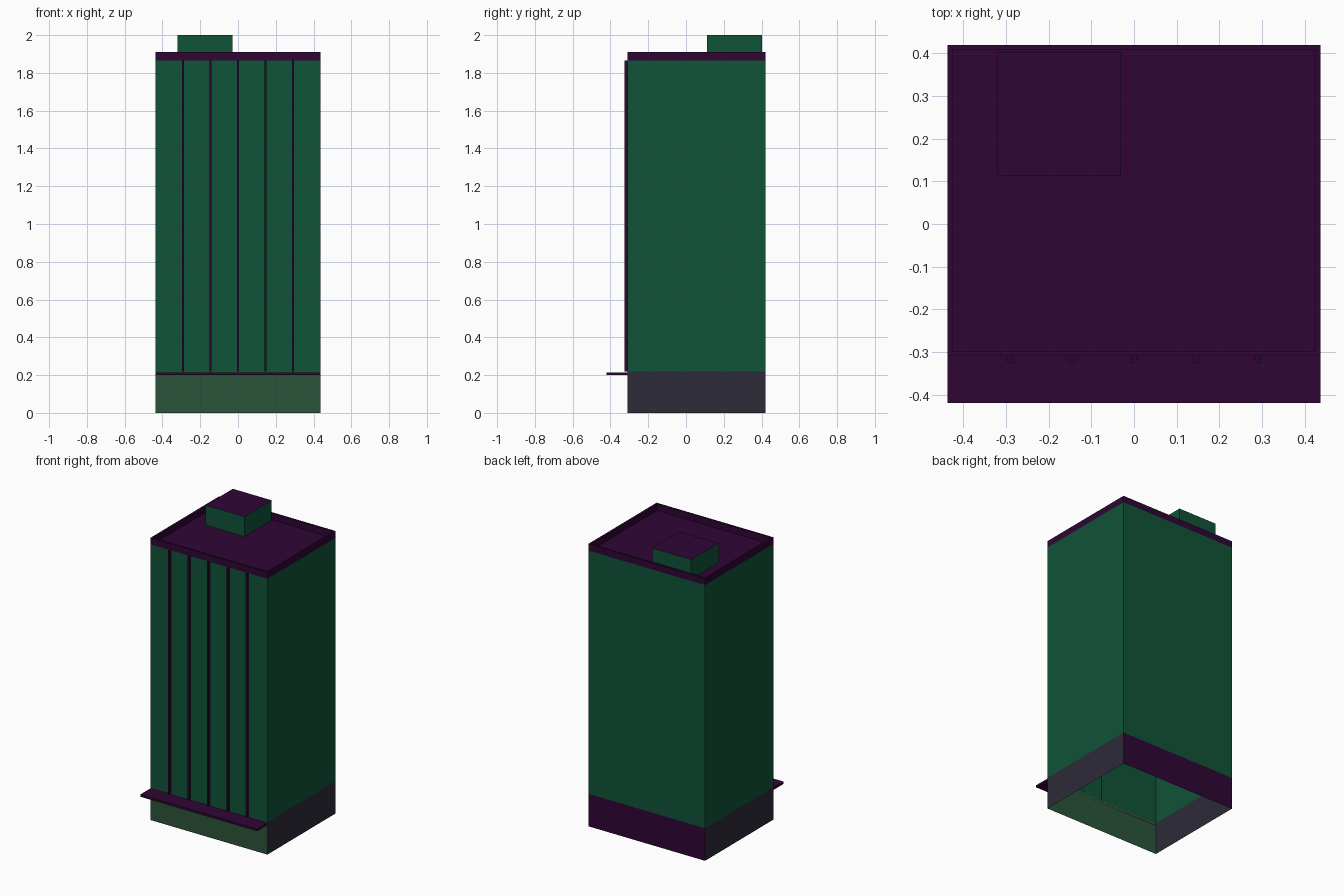
import bpy, bmesh

if "Cube" in bpy.data.objects:
    bpy.data.objects.remove(bpy.data.objects["Cube"])

X, Y0, Y1 = 0.437, -0.31, 0.42           # tower footprint
Z_BASE, Z_ROOF, Z_TOP = 0.22, 1.865, 1.91


def material(name, rgb):
    m = bpy.data.materials.new(name)
    m.diffuse_color = [(c / 255) ** 2.2 for c in rgb] + [1]
    m.use_nodes = True
    m.node_tree.nodes["Principled BSDF"].inputs["Base Color"].default_value = m.diffuse_color
    return m


GREEN = material("green_glass", (23, 84, 59))
PURPLE = material("dark_purple", (51, 14, 56))
GREY = material("dark_grey", (48, 47, 59))
SHOP = material("shopfront_green", (47, 84, 60))


def finish(name, bm, mats):
    me = bpy.data.meshes.new(name)
    bm.to_mesh(me)
    bm.free()
    for m in mats:
        me.materials.append(m)
    ob = bpy.data.objects.new(name, me)
    bpy.context.collection.objects.link(ob)
    return ob


def ring(bm, z, inset=0.0):
    x, a, b = X - inset, Y0 + inset, Y1 - inset
    return [bm.verts.new((px, py, z)) for px, py in ((-x, a), (x, a), (x, b), (-x, b))]


def bridge(bm, low, high, slots=(0, 0, 0, 0)):
    # sides run front, right, back, left
    for i, s in enumerate(slots):
        j = (i + 1) % 4
        bm.faces.new((low[i], low[j], high[j], high[i])).material_index = s


def box(name, lo, hi, side, top=None):
    bm = bmesh.new()
    bmesh.ops.create_cube(bm, size=1)
    for v in bm.verts:
        v.co = [l if c < 0 else h for c, l, h in zip(v.co, lo, hi)]
    bm.normal_update()
    for f in bm.faces:
        f.material_index = int(top is not None and f.normal.z > 0.5)
    return finish(name, bm, [side] + ([top] if top else []))


# Hollow ground floor: shopfront, grey sides, purple back
bm = bmesh.new()
bridge(bm, ring(bm, 0), ring(bm, Z_BASE), (0, 1, 2, 1))
finish("ground_floor", bm, [SHOP, GREY, PURPLE])

# Tower walls
bm = bmesh.new()
bridge(bm, ring(bm, Z_BASE), ring(bm, Z_ROOF))
finish("tower_walls", bm, [GREEN])

# Parapet with recessed roof deck
bm = bmesh.new()
T = 0.012
loops = [ring(bm, Z_ROOF), ring(bm, Z_TOP), ring(bm, Z_TOP, T), ring(bm, Z_ROOF, T)]
for low, high in zip(loops, loops[1:]):
    bridge(bm, low, high)
bm.faces.new(loops[-1])
finish("roof_parapet", bm, [PURPLE])

# Rooftop plant room
box("plant_room", (-0.32, 0.112, Z_ROOF), (-0.03, 0.402, 2.0), GREEN, PURPLE)

# Entrance canopy
box("canopy", (-X, -0.42, 0.2), (X, Y0, 0.215), PURPLE)

# Vertical fins on the front
for i in range(-2, 3):
    x = i * 0.1457
    box(f"facade_fin_{i + 3}", (x - 0.006, -0.325, Z_BASE), (x + 0.006, Y0, Z_ROOF), PURPLE)
